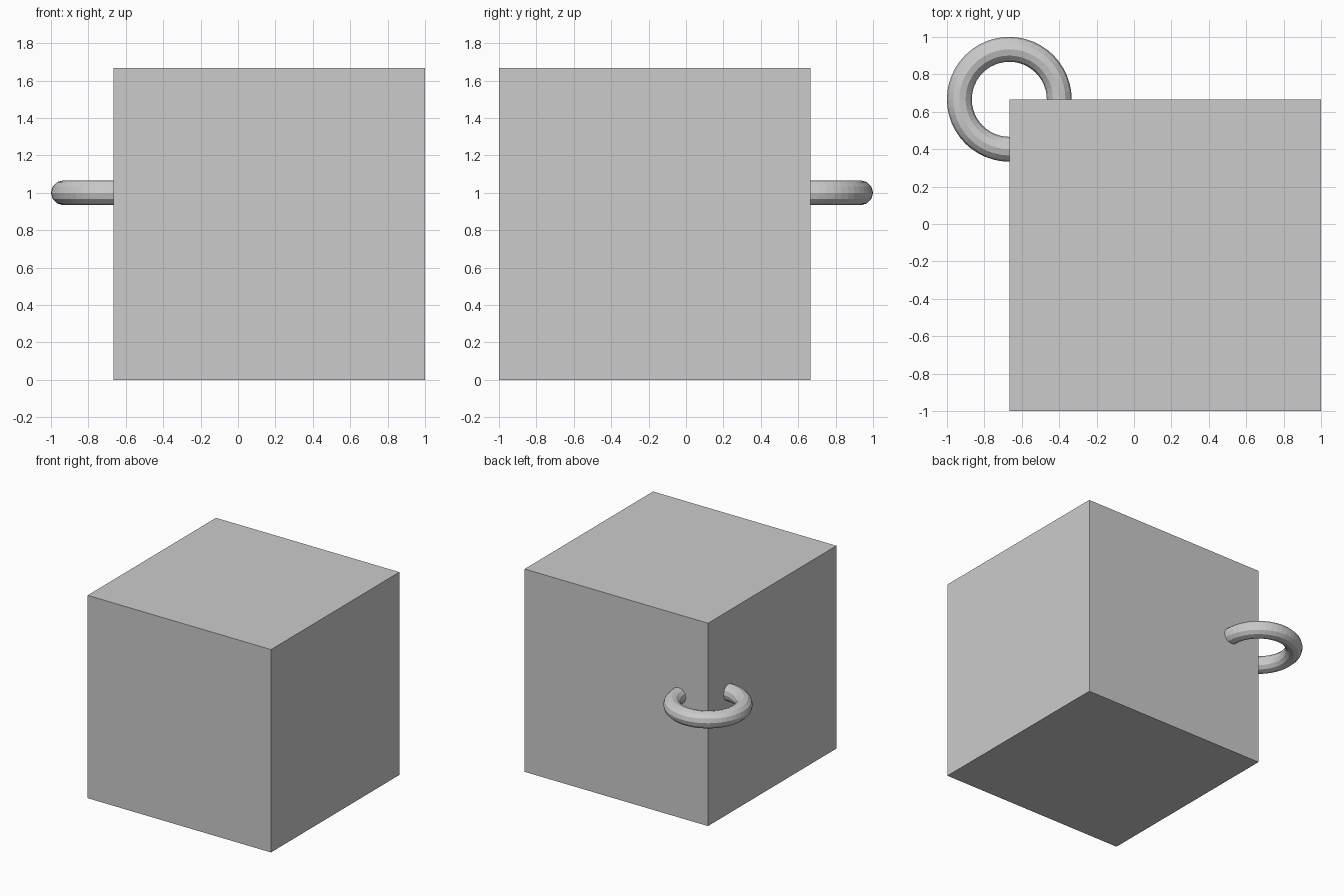
import bpy

if "Cube" in bpy.data.objects:
    bpy.data.objects.remove(bpy.data.objects["Cube"])

SIDE = 5 / 3             # cube edge length
CORNER = SIDE - 1        # back left corner offset from the origin

# Cube block standing on the ground
bpy.ops.mesh.primitive_cube_add(
    size=SIDE, location=(1 - SIDE / 2, SIDE / 2 - 1, SIDE / 2))
bpy.context.object.name = "block"

# Flat-faceted ring threaded through the back left vertical edge
bpy.ops.mesh.primitive_torus_add(
    location=(-CORNER, CORNER, 1.0),
    major_radius=0.267, minor_radius=0.0665,
    major_segments=48, minor_segments=12)
bpy.context.object.name = "corner_ring"
bpy.ops.object.shade_flat()
